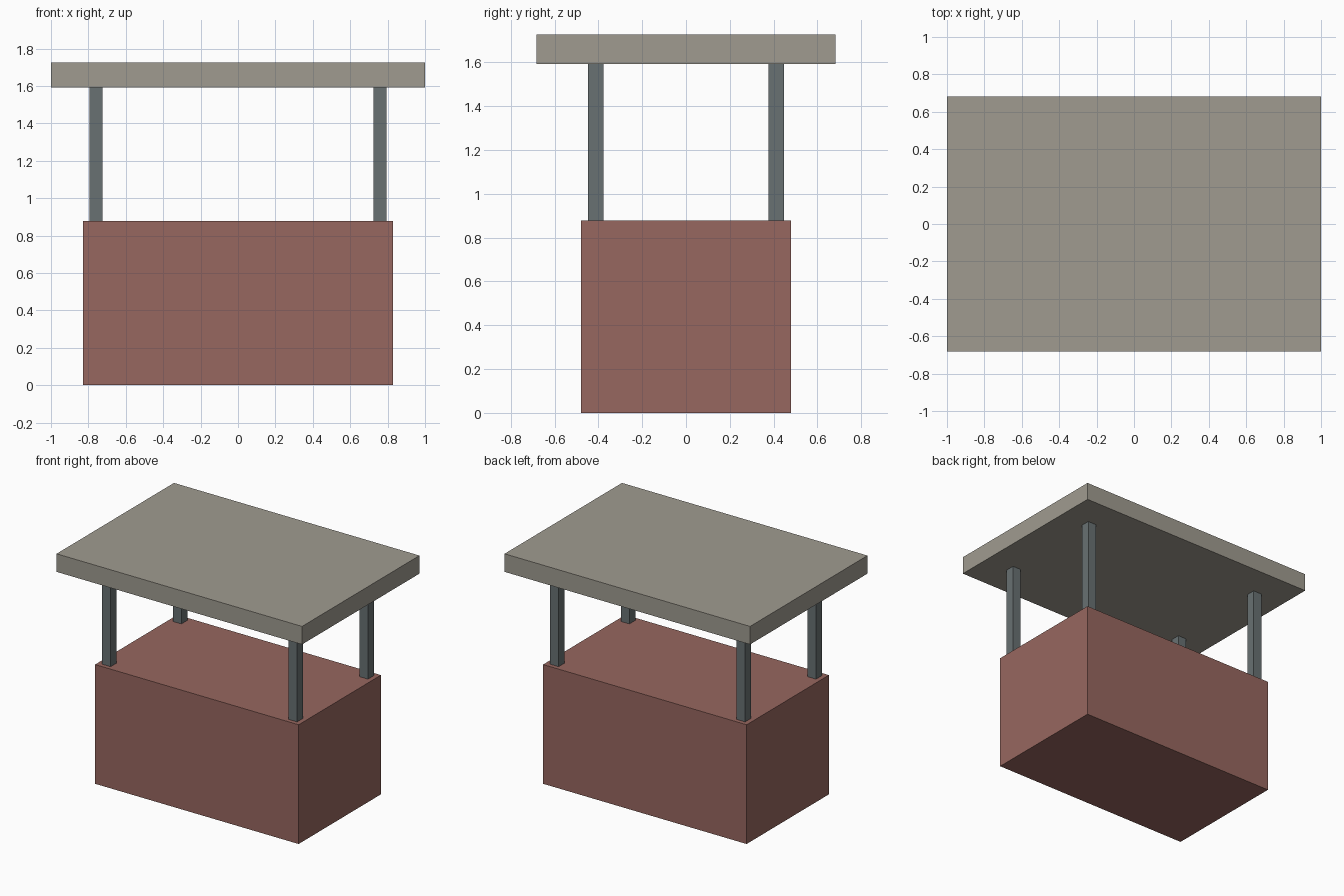
import bpy

if "Cube" in bpy.data.objects:
    bpy.data.objects.remove(bpy.data.objects["Cube"])


def material(name, rgb):
    mat = bpy.data.materials.new(name)
    mat.diffuse_color = (*rgb, 1.0)
    mat.use_nodes = True
    mat.node_tree.nodes["Principled BSDF"].inputs["Base Color"].default_value = mat.diffuse_color
    return mat


def box(name, x, y, z0, z1, width, depth, mat):
    """Box centred on (x, y), spanning z0 to z1."""
    bpy.ops.mesh.primitive_cube_add(size=1, location=(x, y, (z0 + z1) / 2))
    obj = bpy.context.object
    obj.name = name
    obj.scale = (width, depth, z1 - z0)
    bpy.ops.object.transform_apply(location=False, rotation=False, scale=True)
    obj.data.materials.append(mat)
    return obj


brick = material("brick_red", (0.31, 0.135, 0.115))
metal = material("dark_grey", (0.14, 0.165, 0.17))
stone = material("warm_grey", (0.35, 0.33, 0.28))

BASE_TOP, ROOF_BOTTOM, ROOF_TOP = 0.878, 1.593, 1.726

# Solid counter block
box("base", 0, 0, 0, BASE_TOP, 1.658, 0.957, brick)

# Four corner posts
for side, x in (("left", -0.76), ("right", 0.76)):
    for end, y in (("front", -0.412), ("back", 0.412)):
        box(f"{end}_{side}_post", x, y, BASE_TOP, ROOF_BOTTOM, 0.07, 0.07, metal)

# Overhanging flat roof
box("roof", 0, 0, ROOF_BOTTOM, ROOF_TOP, 2.0, 1.366, stone)
